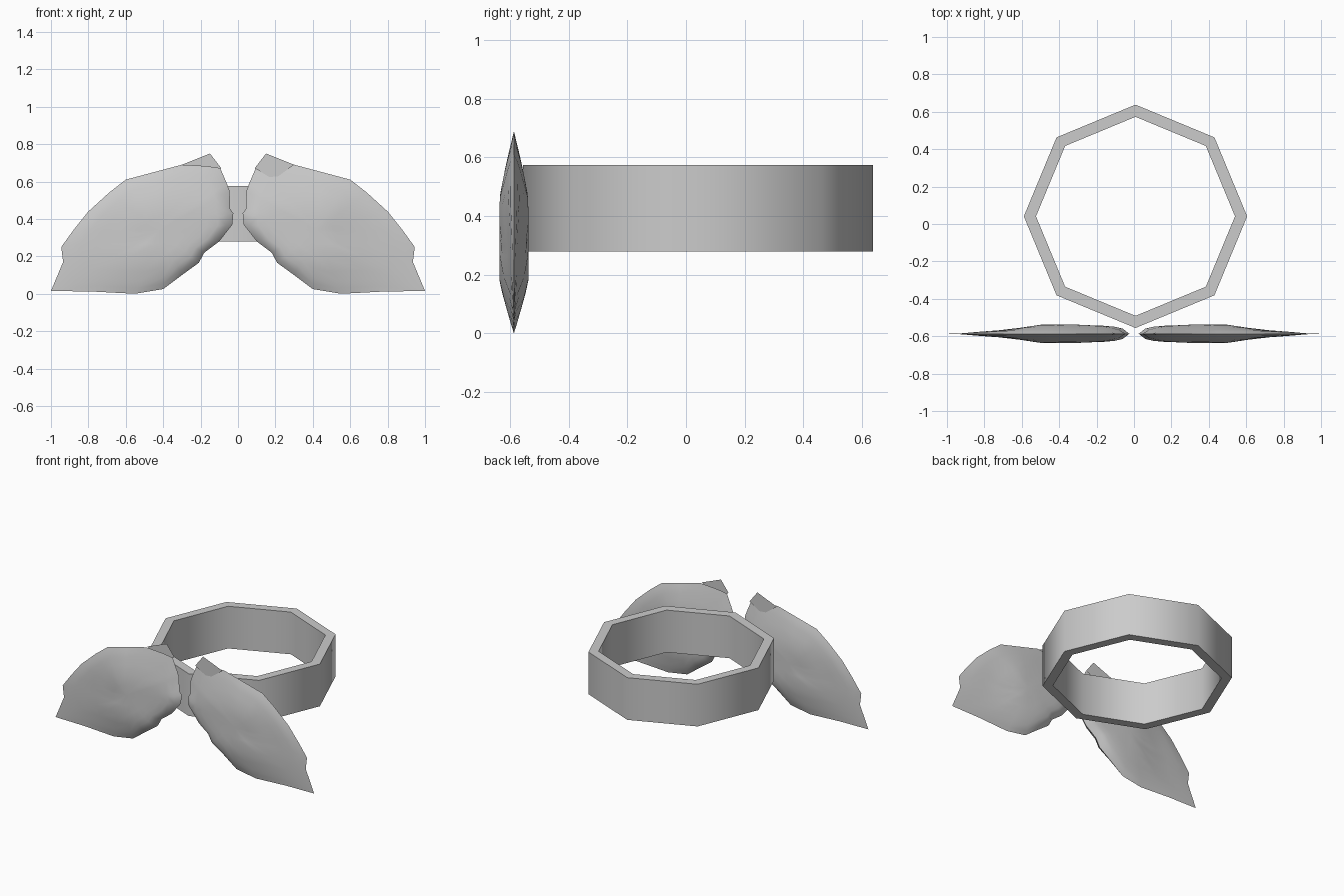
import bpy, bmesh, math

if "Cube" in bpy.data.objects:
    bpy.data.objects.remove(bpy.data.objects["Cube"])

WING_Y = -0.587


def add_object(name, bm, angle):
    bmesh.ops.recalc_face_normals(bm, faces=bm.faces)
    mesh = bpy.data.meshes.new(name)
    bm.to_mesh(mesh)
    bm.free()
    obj = bpy.data.objects.new(name, mesh)
    bpy.context.collection.objects.link(obj)
    bpy.ops.object.select_all(action='DESELECT')
    obj.select_set(True)
    bpy.context.view_layer.objects.active = obj
    bpy.ops.object.shade_smooth_by_angle(angle=math.radians(angle))
    return obj


def lerp_table(x, table):
    for (x0, v0), (x1, v1) in zip(table, table[1:]):
        if x <= x1:
            return v0 + (v1 - v0) * max(0, x - x0) / (x1 - x0)
    return table[-1][1]


# Octagonal band: a rectangular section swept around eight corners
def band():
    bm = bmesh.new()
    section = [(0.597, 0.28), (0.597, 0.575), (0.532, 0.575), (0.532, 0.28)]
    loops = []
    for i in range(8):
        a = i * math.pi / 4
        loops.append([bm.verts.new((0.008 + r * math.cos(a), 0.041 + r * math.sin(a), z))
                      for r, z in section])
    for i in range(8):
        p, q = loops[i], loops[(i + 1) % 8]
        for j in range(4):
            k = (j + 1) % 4
            bm.faces.new((p[j], q[j], q[k], p[k]))
    add_object("band", bm, 50)


# Wing outline in the x-z plane, clockwise from the top
OUTLINE = [(0.17, 0.683), (0.30, 0.69), (0.45, 0.65), (0.60, 0.61), (0.69, 0.54),
           (0.80, 0.44), (0.88, 0.34), (0.945, 0.25), (0.935, 0.17), (1.0, 0.015),
           (0.78, 0.012), (0.55, 0.0), (0.40, 0.025), (0.30, 0.10), (0.21, 0.165),
           (0.18, 0.22), (0.10, 0.28), (0.03, 0.37), (0.025, 0.43), (0.042, 0.455),
           (0.045, 0.55), (0.06, 0.59), (0.095, 0.672)]
CENTRE = (0.42, 0.34)
# Thickness falls off towards the outer tip, the top and the bottom
TAPER_X = [(0.0, 0.75), (0.25, 0.92), (0.32, 1.0), (0.49, 1.0), (0.66, 0.45), (0.85, 0.2), (1.0, 0.0)]
TAPER_Z = [(0.0, 0.2), (0.1, 0.62), (0.18, 1.0), (0.46, 1.0), (0.70, 0.05)]
RINGS = [(0.91, 0.7), (0.80, 0.92), (0.65, 1.0), (0.45, 1.0), (0.22, 1.0)]


# Puffed wing: shrinking rings of the outline raised on both sides of a sharp rim
def wing(name, side):
    bm = bmesh.new()

    def point(x, z, rise):
        t = 0.05 * rise * lerp_table(x, TAPER_X) * lerp_table(z, TAPER_Z)
        return bm.verts.new((side * x, WING_Y + t, z))

    n = len(OUTLINE)
    cx, cz = CENTRE
    rim = [point(x, z, 0) for x, z in OUTLINE]
    for face in (-1, 1):
        prev = rim
        for s, h in RINGS:
            ring = [point(cx + (x - cx) * s, cz + (z - cz) * s, h * face) for x, z in OUTLINE]
            for i in range(n):
                k = (i + 1) % n
                bm.faces.new((prev[i], prev[k], ring[k], ring[i]))
            prev = ring
        mid = point(cx, cz, face)
        for i in range(n):
            bm.faces.new((prev[i], prev[(i + 1) % n], mid))
    add_object(name, bm, 40)


# Flat paper-thin flap at the wing's upper corner, in front on the right, behind on the left
def flap(name, side):
    bm = bmesh.new()
    corners = [(0.15, 0.75), (0.30, 0.69), (0.19, 0.61), (0.09, 0.672)]
    bm.faces.new([bm.verts.new((side * x, WING_Y - side * 0.013, z)) for x, z in corners])
    add_object(name, bm, 30)


band()
for label, side in (("right", 1), ("left", -1)):
    wing(label + "_wing", side)
    flap(label + "_wing_flap", side)
